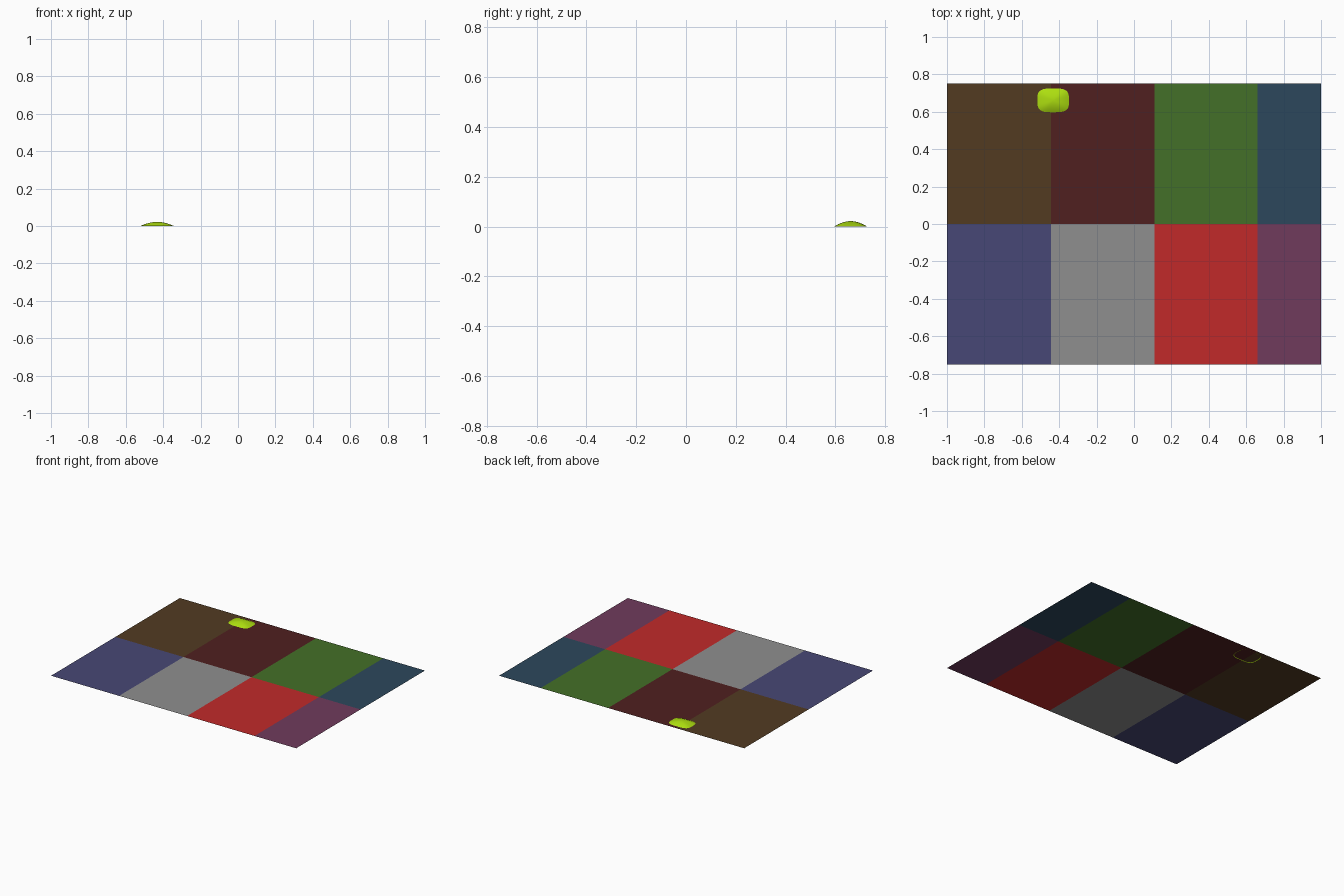
import bpy, bmesh, math

if "Cube" in bpy.data.objects:
    bpy.data.objects.remove(bpy.data.objects["Cube"])

SHEET_Z = 0.002


def material(name, rgb):
    # convert display colour (0-255) to linear
    lin = []
    for c in rgb:
        c = min(1.0, c / 255 * 1.05)
        lin.append(c / 12.92 if c <= 0.04045 else ((c + 0.055) / 1.055) ** 2.4)
    m = bpy.data.materials.new(name)
    m.diffuse_color = (*lin, 1)
    m.use_nodes = True
    m.node_tree.nodes["Principled BSDF"].inputs["Base Color"].default_value = m.diffuse_color
    return m


def make_object(name, bm, mat):
    mesh = bpy.data.meshes.new(name)
    bm.to_mesh(mesh)
    bm.free()
    mesh.materials.append(mat)
    ob = bpy.data.objects.new(name, mesh)
    bpy.context.collection.objects.link(ob)
    return ob


# Flat coloured tiles: four columns, two rows
xs = [-1, -0.445, 0.11, 0.66, 1]
rows = [
    ("front", -0.75, 0, [("blue", (68, 68, 112)), ("grey", (136, 136, 136)),
                         ("red", (184, 40, 40)), ("purple", (106, 56, 88))]),
    ("back", 0, 0.75, [("brown", (78, 56, 32)), ("maroon", (76, 30, 30)),
                       ("green", (64, 106, 38)), ("teal", (42, 68, 88))]),
]
for row, y0, y1, tiles in rows:
    for i, (label, rgb) in enumerate(tiles):
        bm = bmesh.new()
        corners = [(xs[i], y0), (xs[i + 1], y0), (xs[i + 1], y1), (xs[i], y1)]
        bm.faces.new([bm.verts.new((x, y, SHEET_Z)) for x, y in corners])
        make_object(f"{row}_tile_{label}", bm, material(label, rgb))

# Small lime mound: thin dome with a rounded-rectangle outline
CX, CY, RX, RY, H = -0.432, 0.661, 0.089, 0.067, 0.022
SEG, RINGS = 40, 8


def outline(t, power=3.6):
    c, s = math.cos(t), math.sin(t)
    r = (abs(c) ** power + abs(s) ** power) ** (-1 / power)
    return r * c, r * s


bm = bmesh.new()
top = bm.verts.new((CX, CY, H))
prev = None
for k in range(1, RINGS + 1):
    f = k / RINGS
    ring = []
    for j in range(SEG):
        u, v = outline(2 * math.pi * j / SEG)
        ring.append(bm.verts.new((CX + RX * f * u, CY + RY * f * v,
                                  H * (1 - f ** 1.9))))
    for j in range(SEG):
        n = (j + 1) % SEG
        if prev is None:
            bm.faces.new((top, ring[j], ring[n]))
        else:
            bm.faces.new((prev[j], ring[j], ring[n], prev[n]))
    prev = ring
mound = make_object("mound", bm, material("lime", (165, 212, 15)))
for p in mound.data.polygons:
    p.use_smooth = True
